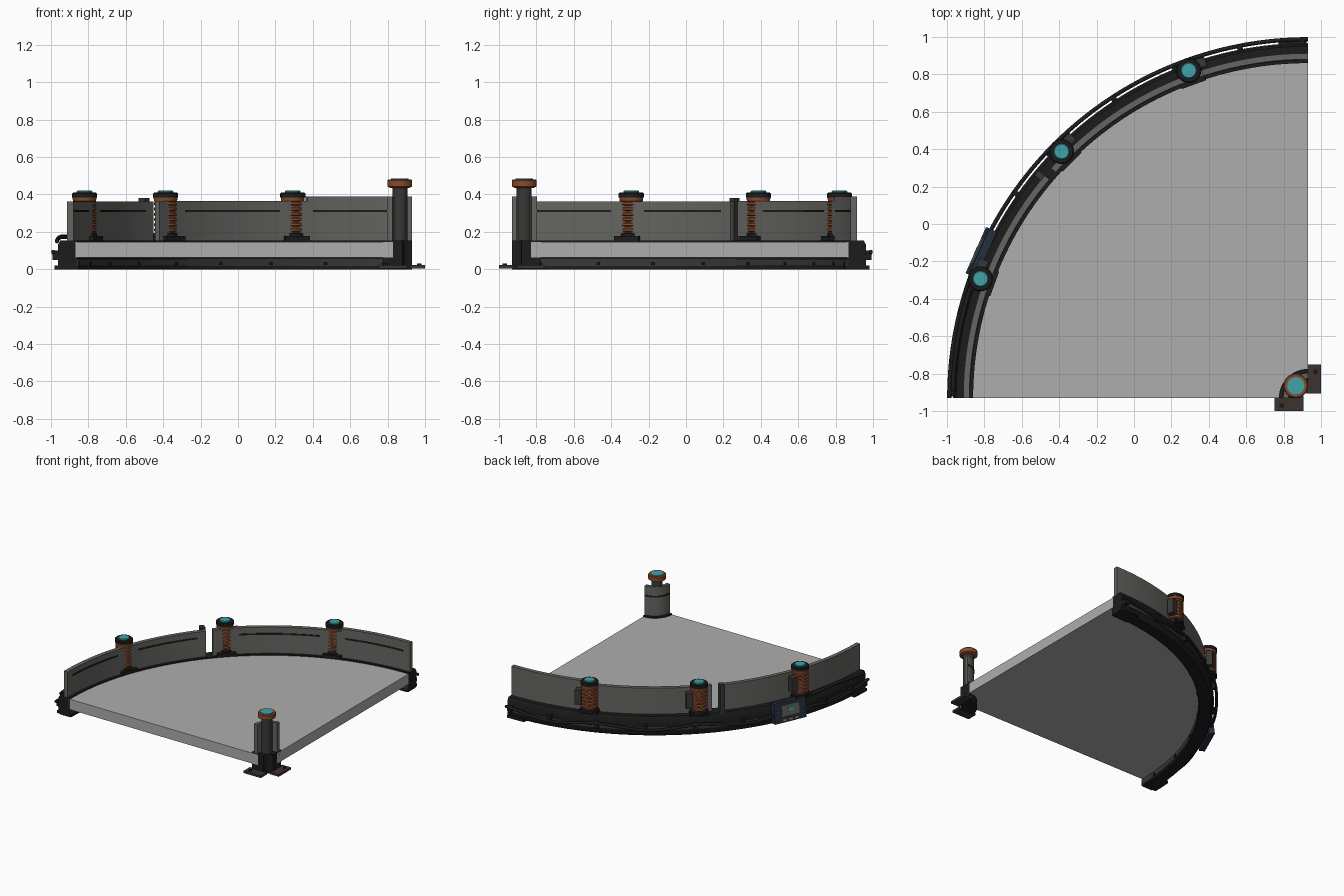
import bpy, bmesh, math
from mathutils import Vector, Matrix

if "Cube" in bpy.data.objects:
    bpy.data.objects.remove(bpy.data.objects["Cube"])

CX, CY = 0.93, -0.93   # corner of the quarter circle


def mat(name, c):
    m = bpy.data.materials.new(name)
    m.diffuse_color = (*c, 1)
    m.use_nodes = True
    m.node_tree.nodes["Principled BSDF"].inputs["Base Color"].default_value = m.diffuse_color
    return m


BLACK = mat("black_rubber", (0.012, 0.012, 0.012))
DARK = mat("dark_metal", (0.04, 0.04, 0.038))
WALL = mat("wall_grey", (0.13, 0.13, 0.12))
FLOOR = mat("floor_grey", (0.42, 0.42, 0.42))
ORANGE = mat("copper", (0.25, 0.07, 0.025))
TEAL = mat("teal", (0.05, 0.36, 0.40))
NAVY = mat("navy", (0.02, 0.03, 0.05))
YELLOW = mat("yellow", (0.5, 0.35, 0.03))
BROWN = mat("brown_plate", (0.045, 0.032, 0.028))


def pos(r, deg, z=0.0):
    a = math.radians(deg)
    return Vector((CX + r * math.cos(a), CY + r * math.sin(a), z))


def finish(bm, name, m, smooth=False):
    bmesh.ops.recalc_face_normals(bm, faces=bm.faces)
    me = bpy.data.meshes.new(name)
    bm.to_mesh(me)
    bm.free()
    o = bpy.data.objects.new(name, me)
    bpy.context.collection.objects.link(o)
    me.materials.append(m)
    if smooth:
        bpy.ops.object.select_all(action='DESELECT')
        o.select_set(True)
        bpy.context.view_layer.objects.active = o
        bpy.ops.object.shade_smooth_by_angle(angle=math.radians(35))
    return o


def sweep(name, profile, a0, a1, m, n=64):
    """Sweep a closed (radius, z) profile along an arc about the corner."""
    bm = bmesh.new()
    rows = [[bm.verts.new(pos(r, a0 + (a1 - a0) * i / n, z)) for r, z in profile]
            for i in range(n + 1)]
    k = len(profile)
    for p, q in zip(rows, rows[1:]):
        for j in range(k):
            bm.faces.new((p[j], p[(j + 1) % k], q[(j + 1) % k], q[j]))
    bm.faces.new(rows[0])
    bm.faces.new(rows[-1])
    return finish(bm, name, m, True)


def band(name, r0, r1, z0, z1, m, a0=90, a1=180, n=64):
    return sweep(name, [(r0, z0), (r1, z0), (r1, z1), (r0, z1)], a0, a1, m, n)


def box(name, r, deg, z, size, m, tilt=0):
    """Box turned to the arc: size is (radial, tangential, height)."""
    bm = bmesh.new()
    bmesh.ops.create_cube(bm, size=1)
    M = (Matrix.Translation(pos(r, deg, z)) @ Matrix.Rotation(math.radians(deg), 4, 'Z')
         @ Matrix.Rotation(tilt, 4, 'Y') @ Matrix.Diagonal((*size, 1)))
    bmesh.ops.transform(bm, matrix=M, verts=bm.verts)
    return finish(bm, name, m)


def lathe(name, x, y, profile, m, n=32):
    """Turned part from a list of (radius, z) points, capped at both ends."""
    bm = bmesh.new()
    rows = [[bm.verts.new((x + r * math.cos(2 * math.pi * i / n),
                           y + r * math.sin(2 * math.pi * i / n), z)) for i in range(n)]
            for r, z in profile]
    for p, q in zip(rows, rows[1:]):
        for i in range(n):
            bm.faces.new((p[i], p[(i + 1) % n], q[(i + 1) % n], q[i]))
    bm.faces.new(rows[0])
    bm.faces.new(rows[-1])
    return finish(bm, name, m, True)


def cable(name, pts, r, m):
    cu = bpy.data.curves.new(name, 'CURVE')
    cu.dimensions = '3D'
    cu.bevel_depth = r
    cu.bevel_resolution = 2
    cu.use_fill_caps = True
    s = cu.splines.new('POLY')
    s.points.add(len(pts) - 1)
    for p, v in zip(s.points, pts):
        p.co = (*v, 1)
    cu.materials.append(m)
    o = bpy.data.objects.new(name, cu)
    bpy.context.collection.objects.link(o)


# Floor slab and outer rim
band("floor", 0.10, 1.80, 0.062, 0.146, FLOOR)
sweep("outer_rim", [(1.79, 0.0), (1.88, 0.0), (1.893, 0.02), (1.893, 0.13),
                    (1.88, 0.155), (1.79, 0.155)], 90, 180, BLACK)
band("rim_inner_strip", 1.784, 1.795, 0.018, 0.056, DARK)
band("rim_outer_strip", 1.885, 1.898, 0.05, 0.075, DARK)
for i in range(9):
    box(f"rim_bolt_{i}", 1.782, 95 + i * 10, 0.03, (0.012, 0.016, 0.016), BLACK)
for i, a in enumerate((92.5, 177.5)):
    box(f"rim_foot_{i}", 1.845, a, 0.01, (0.13, 0.15, 0.02), BLACK)

# Curved wall panels with dark stripes
for i, (a0, a1, h) in enumerate(((90, 108, 0.39), (108, 138.2, 0.366), (139.8, 180, 0.362))):
    band(f"wall_panel_{i}", 1.81, 1.843, 0.15, h, WALL, a0, a1, 28)
for i, (a0, a1) in enumerate(((92, 107), (113, 132), (142, 157), (163, 178))):
    band(f"wall_stripe_{i}", 1.806, 1.812, 0.306, 0.318, BLACK, a0, a1, 16)
box("gap_pillar", 1.862, 140.3, 0.265, (0.045, 0.035, 0.23), DARK)

# Spring posts on the rim
for i, a in enumerate((110, 135, 160)):
    x, y, _ = pos(1.863, a)
    box(f"post_base_{i}", 1.845, a, 0.165, (0.125, 0.14, 0.025), BLACK)
    lathe(f"post_collar_{i}", x, y, [(0.066, 0.17), (0.066, 0.19), (0.05, 0.2)], BLACK)
    coil = [(0.052, 0.19)]
    for k in range(6):
        z = 0.2 + k * 0.028
        coil += [(0.055, z), (0.063, z + 0.005), (0.063, z + 0.016), (0.055, z + 0.021)]
    lathe(f"post_spring_{i}", x, y, coil + [(0.062, 0.364), (0.064, 0.386)], ORANGE)
    lathe(f"post_cap_{i}", x, y, [(0.058, 0.38), (0.067, 0.384), (0.067, 0.405), (0.06, 0.411)], BLACK)
    lathe(f"post_button_{i}", x, y, [(0.042, 0.405), (0.042, 0.416), (0.038, 0.42)], TEAL)
    box(f"post_side_box_{i}", 1.882, a - 2.3, 0.28, (0.05, 0.05, 0.12), DARK)

# Corner block, wall and post
band("corner_block", 0.05, 0.155, 0.0, 0.155, BLACK, n=20)
band("corner_wall", 0.105, 0.133, 0.155, 0.39, WALL, n=20)
band("corner_stripe", 0.132, 0.136, 0.306, 0.318, BLACK, 92, 178, 20)
px, py = 0.865, -0.865
lathe("corner_post", px, py, [(0.04, 0.05), (0.04, 0.445)], DARK)
lathe("corner_post_cap", px, py, [(0.05, 0.435), (0.066, 0.443), (0.066, 0.475), (0.06, 0.481)], ORANGE)
lathe("corner_post_button", px, py, [(0.046, 0.478), (0.046, 0.484)], TEAL)


# Corner foot plates
def plate(name, x0, x1, y0, y1, z0, z1, m):
    bm = bmesh.new()
    bmesh.ops.create_cube(bm, size=1)
    for v in bm.verts:
        v.co = (x1 if v.co.x > 0 else x0, y1 if v.co.y > 0 else y0, z1 if v.co.z > 0 else z0)
    finish(bm, name, m)


plate("foot_plate_front", 0.75, 0.905, -1.0, -0.92, 0.004, 0.022, BROWN)
plate("foot_plate_side", 0.92, 1.0, -0.905, -0.75, 0.004, 0.022, BROWN)
lathe("foot_bolt_front", 0.79, -0.97, [(0.012, 0.02), (0.012, 0.032)], BLACK, 12)
lathe("foot_bolt_side", 0.97, -0.79, [(0.012, 0.02), (0.012, 0.032)], BLACK, 12)

# Control box on the outside of the rim
A = 156
box("control_box", 1.912, A, 0.095, (0.045, 0.27, 0.16), NAVY, -0.12)
box("control_screen", 1.934, A, 0.11, (0.01, 0.15, 0.085), WALL, -0.12)
box("control_dial", 1.939, A, 0.115, (0.01, 0.04, 0.03), TEAL, -0.12)
for i in range(5):
    box(f"control_key_{i}", 1.938, A - 3 + i * 1.5, 0.035, (0.01, 0.025, 0.012), YELLOW, -0.12)

# Cables running round the outside, with clips
cable("outer_cable", [pos(1.918, 90 + i, 0.075 + 0.018 * math.cos(math.radians(i * 16)))
                      for i in range(91)], 0.011, BLACK)
cable("upper_cable", [pos(1.898, 159 + i, 0.15 + 0.025 * math.sin(math.radians(i * 9)))
                      for i in range(21)], 0.012, BLACK)
for i, a in enumerate((91, 101, 112, 123, 134, 145, 166, 174, 179)):
    box(f"cable_clip_{i}", 1.905, a, 0.075, (0.035, 0.03, 0.05), BLACK)
